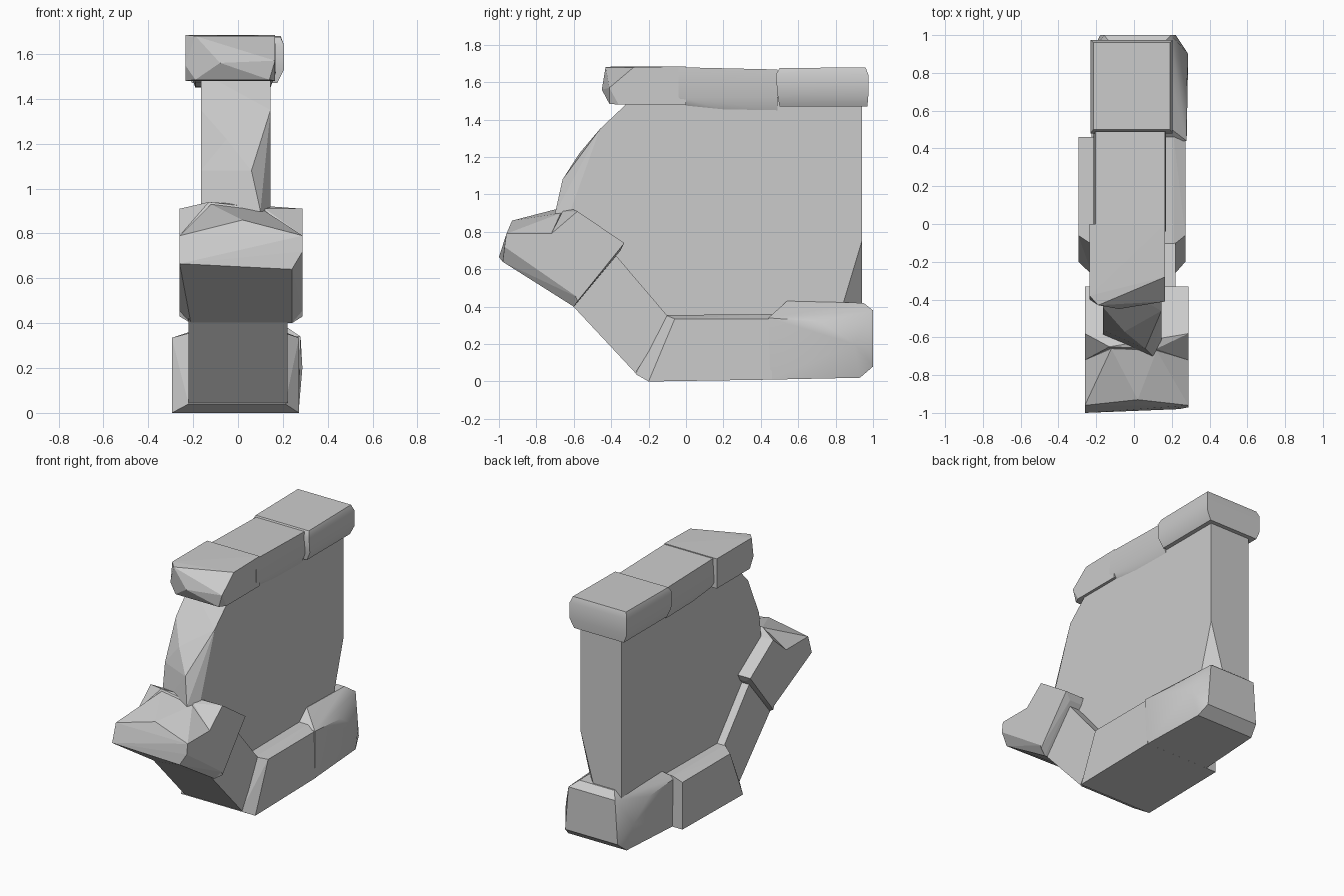
import bpy
import bmesh
import math

# Remove the default object
default_cube = bpy.data.objects.get("Cube")
if default_cube:
    bpy.data.objects.remove(default_cube, do_unlink=True)

# One plain stone material
stone = bpy.data.materials.new("stone_grey")
stone.use_nodes = True
stone.diffuse_color = (0.6, 0.6, 0.6, 1)
stone.node_tree.nodes["Principled BSDF"].inputs["Base Color"].default_value = (0.6, 0.6, 0.6, 1)


def slab(profile, left, right):
    """Points of a (y, z) profile repeated at two x positions."""
    return [(x, y, z) for x in (left, right) for y, z in profile]


def rock(name, points, smooth_degrees=0, bevel=0):
    """Convex chiselled stone wrapped around a handful of corner points."""
    bm = bmesh.new()
    for point in points:
        bm.verts.new(point)
    hull = bmesh.ops.convex_hull(bm, input=bm.verts[:])
    spare = set(hull["geom_interior"] + hull["geom_unused"])
    bmesh.ops.delete(bm, geom=[g for g in spare if isinstance(g, bmesh.types.BMVert)], context="VERTS")
    bmesh.ops.dissolve_limit(bm, angle_limit=math.radians(1), verts=bm.verts[:], edges=bm.edges[:])
    bmesh.ops.recalc_face_normals(bm, faces=bm.faces[:])
    mesh = bpy.data.meshes.new(name)
    bm.to_mesh(mesh)
    bm.free()
    mesh.materials.append(stone)
    obj = bpy.data.objects.new(name, mesh)
    bpy.context.collection.objects.link(obj)
    if bevel:
        modifier = obj.modifiers.new("worn_edges", "BEVEL")
        modifier.width = bevel
        modifier.segments = 1
        modifier.limit_method = "ANGLE"
        modifier.angle_limit = math.radians(50)
    if smooth_degrees:
        bpy.ops.object.select_all(action="DESELECT")
        obj.select_set(True)
        bpy.context.view_layer.objects.active = obj
        bpy.ops.object.shade_smooth_by_angle(angle=math.radians(smooth_degrees))
    return obj


# Wall panel: chipped front edge and a chipped lower back corner
wall_left, wall_right = -0.165, 0.145
wall = [(wall_left, y, z) for y, z in
        ((0.94, 0.3), (0.94, 1.52), (-0.28, 1.52), (-0.44, 1.35), (-0.56, 1.08), (-0.6, 0.8), (-0.1, 0.3))]
wall += [(wall_right, y, z) for y, z in
         ((0.94, 0.75), (0.94, 1.52), (-0.28, 1.52), (-0.46, 1.35), (-0.64, 0.85), (-0.1, 0.3), (0.82, 0.35))]
wall += [(0.06, -0.66, 1.08), (0.1, -0.7, 0.9), (-0.05, -0.57, 1.22), (0.03, 0.94, 0.35)]
rock("wall_panel", wall)

# Base stone at the back, bulging and worn round
back_base = []
for side in (0.82, -0.66):
    back_base += [(side * x, y, z) for x, y, z in (
        (0.18, 0.54, 0.43), (0.18, 0.95, 0.42), (0.34, 0.44, 0.34), (0.34, 0.72, 0.32),
        (0.35, 0.9, 0.2), (0.24, 1, 0.38), (0.27, 1, 0.08),
        (0.33, 0.45, 0.01), (0.3, 0.93, 0.02))]
rock("base_stone_back", back_base, 35)

# Base stone in the middle, with a sloped top and bevelled front corners
middle_base = slab([(-0.06, 0.335), (-0.2, 0), (0.46, 0.01), (0.46, 0.335)], -0.295, 0.272)
middle_base += slab([(-0.11, 0.355), (-0.27, 0.04), (0.46, 0.36)], -0.22, 0.21)
rock("base_stone_middle", middle_base)

# Diagonal stone rising to the front
rock("base_stone_diagonal",
     slab([(-0.27, 0.045), (-0.09, 0.34), (-0.38, 0.68), (-0.62, 0.42)], -0.22, 0.22))

# Front stone: a rear block and a ridged wedge in front of it
rock("front_stone_rear",
     slab([(-0.72, 0.79), (-0.58, 0.91), (-0.33, 0.74), (-0.58, 0.43)], -0.26, 0.288)
     + slab([(-0.6, 0.4), (-0.35, 0.7)], -0.21, 0.24)
     + [(-0.13, -0.65, 0.94), (0.12, -0.66, 0.91)])
rock("front_stone_wedge",
     slab([(-0.96, 0.79), (-0.72, 0.79), (-0.58, 0.45)], -0.26, 0.288)
     + slab([(-0.6, 0.4)], -0.21, 0.24)
     + [(-0.26, -1, 0.665), (0.24, -0.98, 0.64), (0.288, -0.97, 0.72),
        (0.02, -0.93, 0.86), (-0.12, -0.66, 0.93), (0.12, -0.67, 0.9)])

# Cap stones along the top
rock("cap_stone_front",
     slab([(0, 1.685), (0, 1.48), (-0.36, 1.48)], -0.235, 0.165)
     + [(-0.235, -0.38, 1.685), (-0.19, -0.43, 1.68), (0.165, -0.28, 1.68), (-0.235, -0.4, 1.55),
        (-0.08, -0.45, 1.56), (0.165, -0.41, 1.57), (-0.19, -0.41, 1.485), (0.14, -0.41, 1.485)])
rock("cap_stone_middle",
     slab([(-0.04, 1.68), (0.49, 1.668)], -0.205, 0.165)
     + slab([(-0.04, 1.52), (0.49, 1.52)], -0.215, 0.17)
     + slab([(0, 1.475), (0.2, 1.455), (0.49, 1.45)], -0.19, 0.145), 35)
rock("cap_stone_back",
     slab([(0.5, 1.675), (0.96, 1.68)], -0.215, 0.19)
     + slab([(0.48, 1.64), (0.975, 1.64), (0.49, 1.53), (0.975, 1.53)], -0.23, 0.205)
     + slab([(0.5, 1.47), (0.97, 1.47)], -0.205, 0.175), 35)
